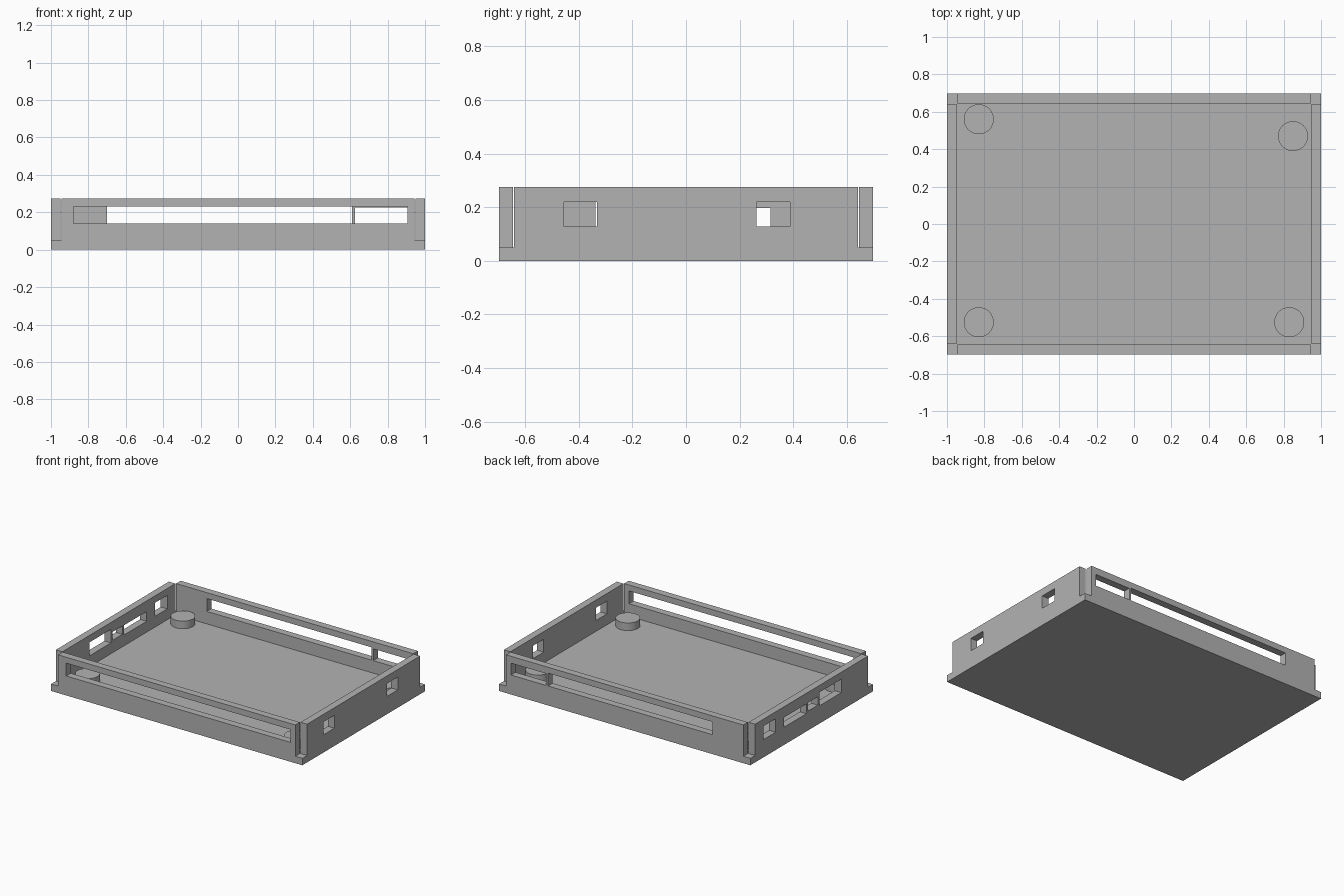
import bpy
import bmesh
from mathutils import Matrix, Vector

cube = bpy.data.objects.get("Cube")
if cube:
    bpy.data.objects.remove(cube, do_unlink=True)

grey = bpy.data.materials.new("mid grey")
grey.use_nodes = True
colour = (0.45, 0.45, 0.45, 1)
grey.diffuse_color = colour
grey.node_tree.nodes["Principled BSDF"].inputs["Base Color"].default_value = colour

HALF_X, HALF_Y = 1.0, 0.697      # outer half sizes
FLOOR, TOP = 0.05, 0.275         # floor thickness and wall top
WALL = 0.052                     # wall thickness
END_X, END_Y = 0.944, 0.642      # half lengths of the walls


def boxes(name, spans):
    """One object holding a box for each ((x0, x1), (y0, y1), (z0, z1))."""
    bm = bmesh.new()
    for span in spans:
        size = Vector([b - a for a, b in span])
        middle = Vector([(a + b) / 2 for a, b in span])
        bmesh.ops.create_cube(bm, size=1, matrix=Matrix.Translation(middle) @ Matrix.Diagonal(size).to_4x4())
    mesh = bpy.data.meshes.new(name)
    bm.to_mesh(mesh)
    bm.free()
    mesh.materials.append(grey)
    obj = bpy.data.objects.new(name, mesh)
    bpy.context.collection.objects.link(obj)
    return obj


def wall(name, axis, side, holes):
    """Wall on one side; holes are (start, end, bottom, top) along its length."""
    outer = HALF_Y if axis == "x" else HALF_X
    end = END_X if axis == "x" else END_Y

    def span(start, stop, low, high, extra=0):
        depth = sorted((side * (outer + extra), side * (outer - WALL - extra)))
        along = (start, stop)
        return (along, depth, (low, high)) if axis == "x" else (depth, along, (low, high))

    panel = boxes(name, [span(-end, end, FLOOR, TOP)])
    cutter = boxes(name + "_cutter", [span(*hole, extra=0.02) for hole in holes])
    cutter.hide_render = True
    mod = panel.modifiers.new("openings", "BOOLEAN")
    mod.operation = "DIFFERENCE"
    mod.solver = "EXACT"
    mod.object = cutter
    bpy.context.view_layer.objects.active = panel
    bpy.ops.object.modifier_apply(modifier=mod.name)
    bpy.data.objects.remove(cutter, do_unlink=True)


# Floor plate, showing at the open corners
boxes("floor_plate", [((-HALF_X, HALF_X), (-HALF_Y, HALF_Y), (0, FLOOR))])

# Four walls with their openings
wall("front_wall", "x", -1, [(-0.88, 0.905, 0.14, 0.232)])
wall("back_wall", "x", 1, [(-0.70, 0.61, 0.14, 0.232), (0.625, 0.905, 0.14, 0.225)])
wall("left_wall", "y", 1, [(-0.456, -0.333, 0.128, 0.22), (0.264, 0.388, 0.128, 0.22)])
wall("right_wall", "y", -1, [
    (-0.337, -0.09, 0.128, 0.225),
    (-0.07, 0.04, 0.14, 0.2),
    (0.06, 0.316, 0.128, 0.198),
    (0.41, 0.55, 0.128, 0.225),
])

# Round support posts on the floor
PEG_TOP = 0.105
for name, x, y in (("back_right_post", -0.83, 0.56), ("back_left_post", 0.85, 0.47),
                   ("front_right_post", -0.83, -0.525), ("front_left_post", 0.83, -0.525)):
    bpy.ops.mesh.primitive_cylinder_add(vertices=48, radius=0.08, depth=PEG_TOP - FLOOR,
                                        location=(x, y, (PEG_TOP + FLOOR) / 2))
    post = bpy.context.object
    post.name = name
    post.data.materials.append(grey)
    bpy.ops.object.shade_smooth_by_angle()
